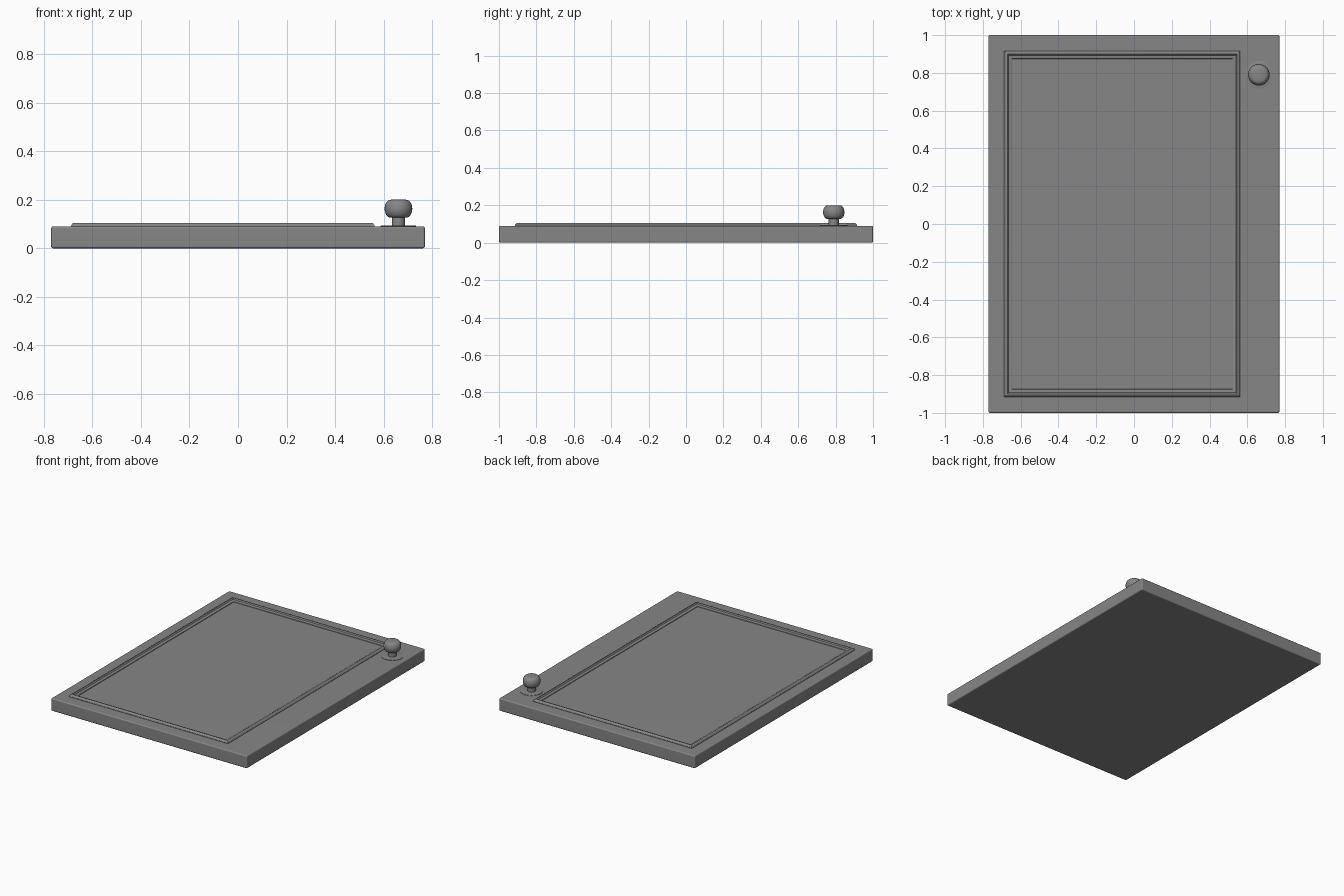
import bpy, bmesh, math

if "Cube" in bpy.data.objects:
    bpy.data.objects.remove(bpy.data.objects["Cube"])

# Dark painted finish shared by every part
paint = bpy.data.materials.new("dark_grey")
paint.diffuse_color = (0.24, 0.24, 0.24, 1)
paint.use_nodes = True
paint.node_tree.nodes["Principled BSDF"].inputs["Base Color"].default_value = paint.diffuse_color


def make_object(name, bm, angle):
    bmesh.ops.recalc_face_normals(bm, faces=bm.faces)
    mesh = bpy.data.meshes.new(name)
    bm.to_mesh(mesh)
    bm.free()
    mesh.materials.append(paint)
    ob = bpy.data.objects.new(name, mesh)
    bpy.context.collection.objects.link(ob)
    bpy.ops.object.select_all(action='DESELECT')
    ob.select_set(True)
    bpy.context.view_layer.objects.active = ob
    bpy.ops.object.shade_smooth_by_angle(angle=math.radians(angle))
    return ob


def box(name, size, centre, bevel):
    bm = bmesh.new()
    bmesh.ops.create_cube(bm, size=1)
    bmesh.ops.scale(bm, vec=size, verts=bm.verts)
    bmesh.ops.translate(bm, vec=centre, verts=bm.verts)
    bmesh.ops.bevel(bm, geom=bm.edges[:], offset=bevel, segments=3,
                    profile=0.5, affect='EDGES')
    ob = make_object(name, bm, 40)
    # Keeps the large faces evenly shaded beside the rounded edges
    ob.modifiers.new("weighted_normals", 'WEIGHTED_NORMAL').keep_sharp = True
    return ob


def rect_frame(name, x0, x1, y0, y1, profile):
    # Mitred frame: profile points are (inset, height), swept as a closed loop
    bm = bmesh.new()
    rings = []
    for d, z in profile:
        corners = [(x0 + d, y0 + d), (x1 - d, y0 + d), (x1 - d, y1 - d), (x0 + d, y1 - d)]
        rings.append([bm.verts.new((x, y, z)) for x, y in corners])
    for a, b in zip(rings, rings[1:] + rings[:1]):
        for i in range(4):
            j = (i + 1) % 4
            bm.faces.new((a[i], a[j], b[j], b[i]))
    return make_object(name, bm, 30)


def lathe(name, profile, centre, sides=48):
    # Profile points are (radius, height); both ends are capped
    bm = bmesh.new()
    rings = []
    for r, z in profile:
        rings.append([bm.verts.new((centre[0] + r * math.cos(2 * math.pi * i / sides),
                                    centre[1] + r * math.sin(2 * math.pi * i / sides), z))
                      for i in range(sides)])
    for a, b in zip(rings, rings[1:]):
        for i in range(sides):
            j = (i + 1) % sides
            bm.faces.new((a[i], a[j], b[j], b[i]))
    bm.faces.new(rings[0])
    bm.faces.new(rings[-1])
    return make_object(name, bm, 40)


# Door slab with softened edges
box("door_slab", (1.54, 2.0, 0.09), (0, 0, 0.045), 0.008)

# Raised moulding with a stepped inner edge, set off-centre to leave room for the knob
rect_frame("panel_moulding", -0.687, 0.562, -0.915, 0.915,
           [(0, 0.086), (0, 0.094), (0.006, 0.103), (0.010, 0.105), (0.016, 0.105),
            (0.020, 0.102), (0.022, 0.098), (0.034, 0.097), (0.040, 0.094), (0.042, 0.086)])

# Knob: thin backplate, stem and rounded head
KNOB = (0.661, 0.79)
lathe("knob_backplate", [(0.073, 0.086), (0.073, 0.0925), (0.069, 0.0935)], KNOB)
lathe("knob_stem", [(0.027, 0.088), (0.027, 0.135)], KNOB)

head = [(0.036, 0.126)]
for k in range(13):
    a = math.radians(-75 + 150 * k / 12)
    head.append((0.034 + 0.023 * math.cos(a), 0.163 + 0.036 * math.sin(a)))
head.append((0.030, 0.200))
lathe("knob_head", head, KNOB)
